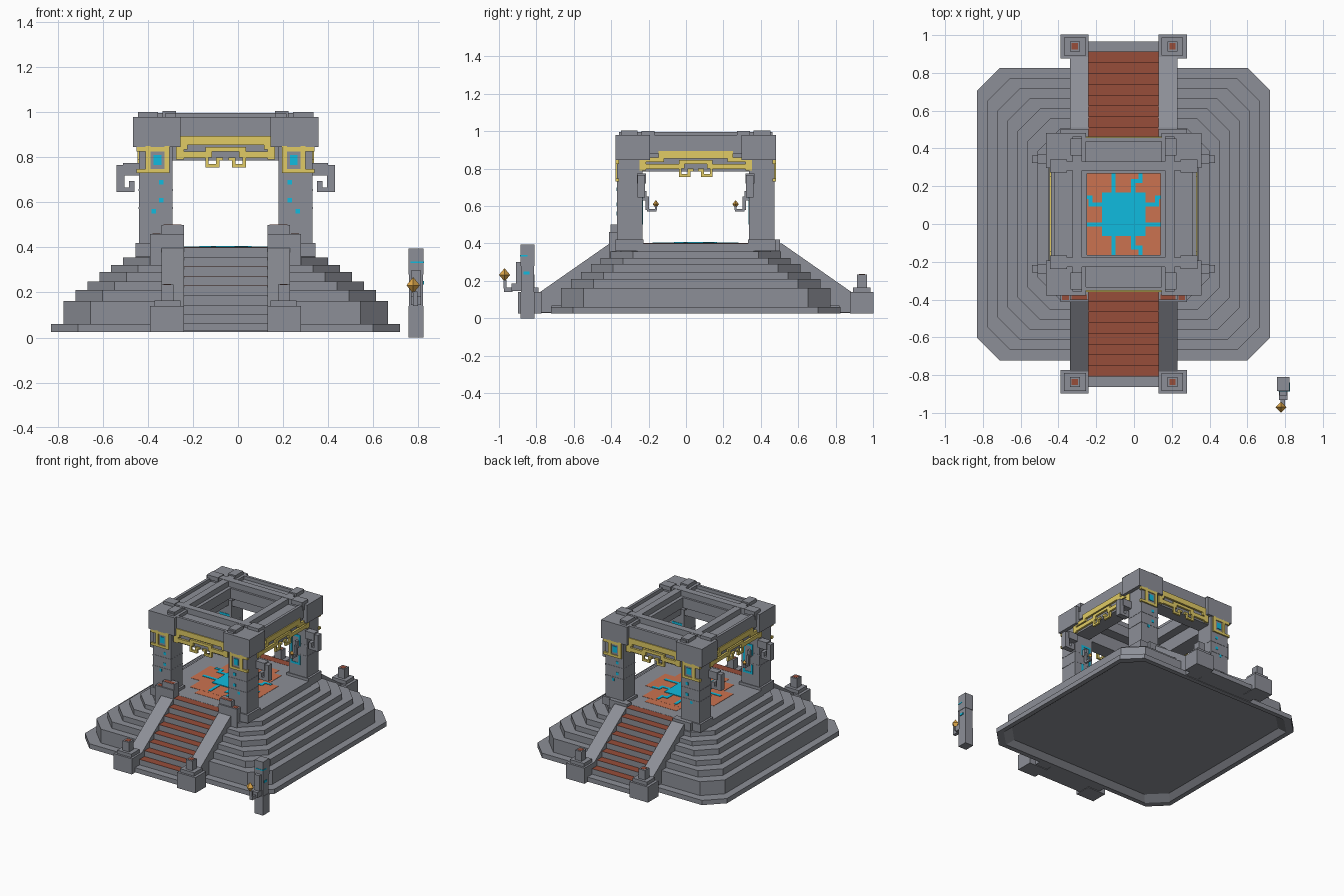
import bpy, bmesh
from mathutils import Vector

CX, CY = -0.055, 0.052          # temple axis
ALL = [(1, 1), (-1, 1), (1, -1), (-1, -1)]
ONE = [(1, 1)]
FB = [(1, 1), (1, -1)]          # front and back copies
LR = [(1, 1), (-1, 1)]          # left and right copies


def material(name, rgb):
    m = bpy.data.materials.new(name)
    m.diffuse_color = (*rgb, 1)
    return m


STONE = material("dark_stone", (0.265, 0.275, 0.31))
RED = material("terracotta", (0.31, 0.075, 0.042))
ORANGE = material("floor_clay", (0.60, 0.17, 0.08))
GOLD = material("gold", (0.75, 0.60, 0.13))
BLUE = material("turquoise", (0.005, 0.50, 0.74))
AMBER = material("amber", (0.75, 0.40, 0.07))


def finish(name, bm, mat):
    bmesh.ops.recalc_face_normals(bm, faces=bm.faces[:])
    me = bpy.data.meshes.new(name)
    bm.to_mesh(me)
    bm.free()
    ob = bpy.data.objects.new(name, me)
    bpy.context.collection.objects.link(ob)
    me.materials.append(mat)
    return ob


def boxes(name, items, mat=STONE, signs=ALL, swap=False, origin=(CX, CY)):
    """Boxes (u0,u1,v0,v1,z0,z1) about the axis, mirrored; swap trades x and y."""
    bm = bmesh.new()
    for u0, u1, v0, v1, z0, z1 in items:
        for su, sv in signs:
            vs = bmesh.ops.create_cube(bm, size=1)["verts"]
            for v in vs:
                u = su * (u1 if v.co.x > 0 else u0)
                w = sv * (v1 if v.co.y > 0 else v0)
                x, y = (w, u) if swap else (u, w)
                v.co = (x + origin[0], y + origin[1], z1 if v.co.z > 0 else z0)
    return finish(name, bm, mat)


def prism_x(name, pts, u0, u1, signs):
    """Extrude a (v,z) outline along x, with mirrored copies."""
    bm = bmesh.new()
    for su, sv in signs:
        ends = [[bm.verts.new((CX + su * u, CY + sv * v, z)) for v, z in pts] for u in (u0, u1)]
        bm.faces.new(ends[0])
        bm.faces.new(ends[1])
        for i in range(len(pts)):
            j = (i + 1) % len(pts)
            bm.faces.new((ends[0][i], ends[0][j], ends[1][j], ends[1][i]))
    return finish(name, bm, STONE)


def gem(name, places, r, h):
    bm = bmesh.new()
    for p in places:
        vs = [bm.verts.new(Vector(p) + Vector(d)) for d in
              ((r, 0, 0), (-r, 0, 0), (0, r, 0), (0, -r, 0), (0, 0, h), (0, 0, -h))]
        for a in (0, 1):
            for b in (2, 3):
                for c in (4, 5):
                    bm.faces.new((vs[a], vs[b], vs[c]))
    return finish(name, bm, AMBER)


# stepped eight-sided base, one lofted skin with a recessed underside
tiers = [(.70, .06), (.74, .025), (.775, .025), (.775, .06)]
half = .72
for z0, z1 in [(.06, .162), (.162, .21), (.21, .248), (.248, .29), (.29, .322), (.322, .356)]:
    tiers += [(half, z0), (half, z1)]
    half -= .053
tiers += [(.40, .356), (.40, .40)]
bm = bmesh.new()
rings = []
for h, z in tiers:
    k = h - (.12 if h > .45 else .09)
    oct_pts = [(h, -k), (h, k), (k, h), (-k, h), (-h, k), (-h, -k), (-k, -h), (k, -h)]
    rings.append([bm.verts.new((CX + x, CY + y, z)) for x, y in oct_pts])
for a, b in zip(rings, rings[1:]):
    for i in range(8):
        bm.faces.new((a[i], a[(i + 1) % 8], b[(i + 1) % 8], b[i]))
bm.faces.new(rings[0])
bm.faces.new(rings[-1])
finish("stepped_base", bm, STONE)

# stairs front and back: grey risers, red treads
steps, treads = [(-.185, .185, .76, .915, .028, .062)], []
for i in range(8):
    v, z = .86 - .057 * i, .06 + .0425 * (i + 1)
    steps.append((-.185, .185, .38, v, .061, z - .001))
    treads.append((-.185, .185, v - .057, v, z - .002, z))
boxes("stair_risers", steps, STONE, FB)
boxes("stair_treads", treads, RED, FB)

# sloping stair walls and end posts
prism_x("stair_wall", [(.84, .03), (.84, .135), (.46, .40), (.38, .40), (.38, .065), (.77, .065), (.77, .03)],
        .185, .285, ALL)
boxes("stair_post", [(.185, .335, .825, .95, .025, .14), (.20, .315, .84, .935, .14, .165),
                     (.232, .285, .862, .915, .165, .235)])
boxes("stair_post_cap", [(.242, .275, .872, .905, .23, .2365)], RED)

# floor, turquoise pool and channels
boxes("floor_tiles", [(-.20, .20, -.25, .25, .39, .402), (-.28, .28, -.13, .10, .39, .402),
                      (-.12, .14, -.31, .31, .39, .4015)], ORANGE, ONE)
boxes("pool", [(-.115, .115, -.115, .115, .39, .407)], BLUE, ONE)
channels = [(.04, .062, .11, .17, .39, .405), (.04, .10, .165, .187, .39, .405),
            (.08, .10, .165, .23, .39, .405), (-.065, -.043, .11, .23, .39, .405)]
boxes("channels_front_back", channels, BLUE, FB)
boxes("channels_sides", channels, BLUE, FB, swap=True)

# corner pillars with plinths and bands
boxes("pillar", [(.235, .385, .285, .42, .36, .86), (.22, .40, .28, .43, .36, .42),
                 (.234, .387, .284, .422, .57, .58), (.234, .387, .284, .422, .65, .66)])
boxes("front_guard_block", [(.185, .335, -.465, -.40, .30, .46), (.185, .285, -.455, -.40, .46, .50)],
      STONE, LR)
boxes("front_guard_top", [(.195, .275, -.452, -.425, .49, .501), (.29, .325, -.455, -.425, .45, .461)],
      RED, LR)
boxes("back_guard_block", [(.185, .335, .40, .45, .36, .42)], STONE, LR)

# turquoise inlays on pillars
boxes("pillar_inlay", [(.275, .295, .41, .4225, .68, .70), (.275, .295, .41, .4225, .60, .62),
                       (.31, .33, .41, .4225, .55, .57), (.285, .32, .415, .428, .765, .81)], BLUE)
boxes("pillar_inner_inlay", [(.25, .265, .282, .29, .50, .72), (.25, .33, .282, .29, .705, .72),
                             (.25, .33, .282, .29, .50, .515), (.315, .33, .282, .29, .64, .72),
                             (.315, .33, .282, .29, .50, .57)], BLUE)

# gold frames at pillar heads
boxes("pillar_gold_frame", [(.25, .272, .41, .43, .73, .85), (.333, .355, .41, .43, .73, .85),
                            (.25, .395, .41, .43, .73, .748), (.25, .395, .41, .43, .825, .845)], GOLD)
boxes("pillar_head_panel", [(.272, .333, .41, .424, .748, .825)])

# curled brackets on the pillar sides
boxes("curl_bracket", [(.38, .455, .265, .315, .72, .775), (.45, .485, .27, .31, .645, .765),
                       (.405, .485, .27, .31, .645, .665), (.405, .43, .27, .31, .645, .695)])

# roof beams with outer lips, corner blocks, crossing bars
boxes("roof_beam_front_back", [(-.385, .385, .215, .405, .88, .955), (-.30, .30, .385, .405, .90, .98),
                               (-.30, .30, .29, .395, .785, .88)], STONE, FB)
boxes("roof_beam_sides", [(-.22, .22, .195, .385, .88, .955), (-.30, .30, .365, .385, .90, .98),
                          (-.30, .30, .26, .375, .785, .88)], STONE, FB, swap=True)
boxes("roof_corner", [(.20, .412, .245, .43, .845, .98)])
boxes("roof_bars", [(.22, .27, 0, .41, .94, .995), (0, .39, .23, .28, .94, .997),
                    (.22, .28, .31, .40, .97, 1.005), (.30, .39, .22, .29, .97, 1.002)])


# gold friezes on all four sides
def frieze(name, wing, face, swap):
    items = [(0, .20, .855, .895), (.17, wing, .835, .86), (wing - .035, wing, .79, .86),
             (.075, wing, .797, .825), (0, .075, .825, .845), (.06, .09, .80, .845),
             (.075, .09, .755, .80), (.03, .09, .755, .77), (.028, .043, .755, .795),
             (.012, .043, .785, .80)]
    boxes(name, [(a, b, face - .015, face, c, d) for a, b, c, d in items], GOLD, ALL, swap)


frieze("frieze_front_back", .22, .412, False)
frieze("frieze_sides", .30, .392, True)

# hanging lamps on the pillars' inner faces
boxes("inner_lamp_arm", [(.30, .32, .262, .29, .63, .68), (.302, .318, .25, .268, .58, .65),
                         (.302, .318, .21, .26, .57, .585), (.302, .318, .207, .219, .58, .60)])
gem("inner_lamp", [(CX + a * .31, CY + b * .213, .61) for a, b in ALL], .017, .022)

# free-standing lamp post
LP = (.79, -.848)
boxes("lamp_post", [(-.034, .034, -.037, .037, 0, .14), (-.031, .031, -.034, .034, .14, .28),
                    (-.034, .034, -.037, .037, .28, .395)], STONE, ONE, origin=LP)
boxes("lamp_post_inlay", [(-.025, .036, -.039, .0, .33, .338), (.01, .036, -.02, .01, .235, .25)],
      BLUE, ONE, origin=LP)
boxes("lamp_arm", [(-.02, .02, -.06, -.03, .18, .30), (-.022, .022, -.085, -.03, .145, .185),
                   (-.014, .010, -.125, -.08, .14, .165), (-.014, .006, -.128, -.112, .16, .205)],
      STONE, ONE, origin=LP)
gem("lamp_gem", [(.778, -.970, .232)], .03, .036)
